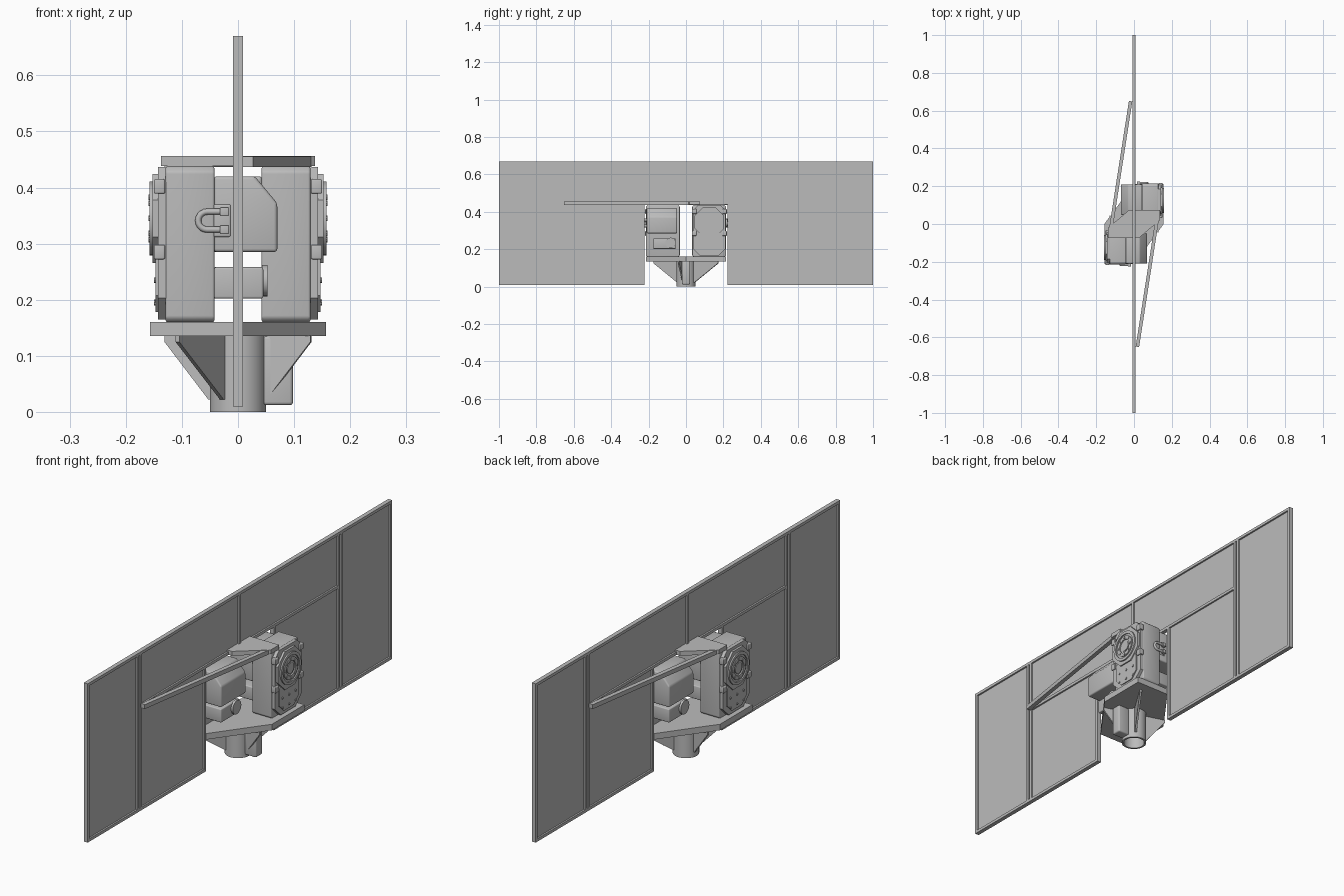
import bpy, bmesh, math
from mathutils import Vector, Matrix

cube = bpy.data.objects.get("Cube")
if cube:
    bpy.data.objects.remove(cube, do_unlink=True)

grey = bpy.data.materials.new("steel grey")
grey.use_nodes = True
COLOUR = (0.5, 0.5, 0.5, 1)
grey.diffuse_color = COLOUR
grey.node_tree.nodes["Principled BSDF"].inputs["Base Color"].default_value = COLOUR


def finish(name, bm, smooth=False):
    bmesh.ops.recalc_face_normals(bm, faces=bm.faces)
    mesh = bpy.data.meshes.new(name)
    bm.to_mesh(mesh)
    bm.free()
    mesh.materials.append(grey)
    ob = bpy.data.objects.new(name, mesh)
    bpy.context.collection.objects.link(ob)
    if smooth:
        bpy.ops.object.select_all(action='DESELECT')
        ob.select_set(True)
        bpy.context.view_layer.objects.active = ob
        bpy.ops.object.shade_smooth_by_angle(angle=math.radians(35))
    return ob


def prism(name, axis, points, lo, hi, bevel=0.0):
    """Extrude a 2D outline along an axis from lo to hi."""
    place = {'X': lambda a, b, t: (t, a, b),
             'Y': lambda a, b, t: (a, t, b),
             'Z': lambda a, b, t: (a, b, t)}[axis]
    bm = bmesh.new()
    face = bm.faces.new([bm.verts.new(place(a, b, lo)) for a, b in points])
    grown = bmesh.ops.extrude_face_region(bm, geom=[face])
    verts = [v for v in grown["geom"] if isinstance(v, bmesh.types.BMVert)]
    bmesh.ops.translate(bm, verts=verts, vec=place(0, 0, hi - lo))
    if bevel:
        bmesh.ops.bevel(bm, geom=bm.edges[:], offset=bevel, segments=3,
                        profile=0.5, affect='EDGES')
    return finish(name, bm, bevel > 0)


def box(name, x, y, z, bevel=0.0):
    outline = [(x[0], y[0]), (x[1], y[0]), (x[1], y[1]), (x[0], y[1])]
    return prism(name, 'Z', outline, z[0], z[1], bevel)


def chamfered(y, z, low, high):
    """Rectangle in y and z with cut corners."""
    (a, b), (c, d) = y, z
    return [(a + low, c), (b - low, c), (b, c + low), (b, d - high),
            (b - high, d), (a + high, d), (a, d - high), (a, c + low)]


def lathe(name, profile, centre, axis, segments=40):
    """Spin (radius, height) points around an axis."""
    bm = bmesh.new()
    verts = [bm.verts.new((r, 0, h)) for r, h in profile]
    edges = [bm.edges.new(pair) for pair in zip(verts, verts[1:])]
    bmesh.ops.spin(bm, geom=verts + edges, cent=(0, 0, 0), axis=(0, 0, 1),
                   angle=math.tau, steps=segments)
    bmesh.ops.remove_doubles(bm, verts=bm.verts, dist=1e-5)
    turn = Vector((0, 0, 1)).rotation_difference(Vector(axis)).to_matrix().to_4x4()
    bm.transform(Matrix.Translation(centre) @ turn)
    return finish(name, bm, True)


def cylinder(name, radius, length, centre, axis, segments=24):
    return lathe(name, [(0, 0), (radius, 0), (radius, length), (0, length)],
                 centre, axis, segments)


def twin(ob):
    """Repeat a part half a turn around the vertical axis."""
    other = bpy.data.objects.new("opposite_" + ob.name, ob.data)
    other.rotation_euler.z = math.pi
    bpy.context.collection.objects.link(other)


# Thin panel with a notch for the drive
prism("panel_sheet", 'X', [(-0.99, 0.015), (-0.23, 0.015), (-0.23, 0.445), (0.23, 0.445),
                           (0.23, 0.015), (0.99, 0.015), (0.99, 0.665), (-0.99, 0.665)],
      -0.002, 0.002)

# Panel frame
T = (-0.009, 0.009)
box("top_rail", T, (-1, 1), (0.658, 0.67))
box("middle_rail", T, (-0.655, 0.655), (0.438, 0.45))
box("centre_stile", T, (-0.006, 0.006), (0.45, 0.658))
twin(box("bottom_rail", T, (0.222, 1), (0.01, 0.022)))
for name, y, top in (("outer_stile", 0.994, 0.658), ("joint_stile", 0.669, 0.658),
                     ("inner_joint_stile", 0.649, 0.658), ("notch_stile", 0.228, 0.438)):
    twin(box(name, T, (y - 0.006, y + 0.006), (0.022, top)))

# Base plate and top plate
prism("base_plate", 'Z', [(-0.157, -0.213), (0, -0.213), (0.157, 0), (0.157, 0.213),
                          (0, 0.213), (-0.157, 0)], 0.135, 0.16)
prism("top_plate", 'Z', [(-0.137, -0.075), (0.025, -0.075), (0.137, 0.02), (0.137, 0.075),
                         (-0.025, 0.075), (-0.137, -0.02)], 0.438, 0.456)

# Diagonal struts from the top plate to the panel
a, b = Vector((0.122, 0.02)), Vector((0.018, -0.65))
side = Vector((0.009, -0.0014))
twin(prism("strut", 'Z', [a + side, a - side, b - side, b + side], 0.437, 0.455))

# Hollow post, cable duct and gussets
lathe("post", [(0.042, 0.135), (0.042, 0), (0.05, 0), (0.05, 0.135)], (0, 0, 0), (0, 0, 1), 48)
duct = box("cable_duct", (0.045, 0.098), (-0.022, 0.022), (0.012, 0.136), 0.006)
for x, y in ((0.108, 0.172), (0.13, -0.04)):
    gusset = prism("gusset", 'Y', [(0.046, 0.022), (0.054, 0.022), (math.hypot(x, y), 0.125),
                                   (math.hypot(x, y), 0.136), (0.046, 0.136)], -0.004, 0.004)
    gusset.data.transform(Matrix.Rotation(math.atan2(y, x), 4, 'Z'))
    twin(gusset)

# Gearbox housing with its cover
CY, CZ = 0.125, 0.345
twin(prism("gearbox", 'X', chamfered((0.033, 0.214), (0.16, 0.438), 0.008, 0.01),
           0.042, 0.129, 0.004))
twin(prism("gearbox_cover", 'X', chamfered((0.038, 0.212), (0.165, 0.437), 0.038, 0.028),
           0.128, 0.143))
twin(prism("lower_cover", 'X', chamfered((0.062, 0.188), (0.178, 0.29), 0.03, 0.01),
           0.143, 0.147))

# Output flange with stepped rings
flange = [(CY + 0.086 * math.cos(math.radians(k)), CZ + 0.086 * math.sin(math.radians(k)))
          for k in (22.5 + 45 * i for i in range(8))]
twin(prism("output_flange", 'X', flange, 0.142, 0.152))
twin(lathe("output_ring", [(0.066, 0), (0.066, 0.008), (0.054, 0.008), (0.054, 0.003),
                           (0.046, 0.003), (0.046, 0.007), (0.03, 0.007), (0.03, 0.0)],
           (0.15, CY, CZ), (1, 0, 0)))
twin(cylinder("output_hub", 0.022, 0.005, (0.15, CY, CZ), (1, 0, 0)))
for i in range(8):
    k = math.tau * i / 8
    twin(cylinder("ring_bolt", 0.005, 0.003,
                  (0.1565, CY + 0.038 * math.cos(k), CZ + 0.038 * math.sin(k)), (1, 0, 0), 8))

# Clamping lugs and cover bolts
for y in (0.044, 0.206):
    for z in (0.285, 0.402):
        twin(box("clamp_lug", (0.13, 0.15), (y - 0.012, y + 0.012), (z - 0.013, z + 0.013), 0.003))
for y in (0.082, 0.125, 0.168):
    for z in (0.195, 0.235):
        twin(cylinder("cover_bolt", 0.005, 0.005, (0.145, y, z), (1, 0, 0), 8))

# Motor casing reaching through the notch, with the gear stage below
twin(prism("motor_casing", 'Y', [(-0.07, 0.285), (0.043, 0.285), (0.043, 0.42),
                                 (-0.03, 0.42), (-0.07, 0.372)], 0.048, 0.21, 0.006))
twin(box("gear_stage", (-0.045, 0.043), (0.055, 0.175), (0.202, 0.258), 0.004))
twin(cylinder("stage_cap", 0.028, 0.01, (-0.043, 0.082, 0.234), (-1, 0, 0)))

# Lifting shackle on the end of each gearbox
twin(box("shackle_block", (0.013, 0.045), (0.17, 0.212), (0.312, 0.37), 0.003))
curve = bpy.data.curves.new("shackle", 'CURVE')
curve.dimensions = '3D'
curve.bevel_depth = 0.0055
curve.use_fill_caps = True
line = curve.splines.new('POLY')
arc = [(0.055 + 0.016 * math.cos(t), 0.341 + 0.016 * math.sin(t))
       for t in (math.pi * (i / 10 - 0.5) for i in range(11))]
path = [(0.02, 0.325)] + arc + [(0.02, 0.357)]
line.points.add(len(path) - 1)
for point, (x, z) in zip(line.points, path):
    point.co = (x, 0.217, z, 1)
curve.materials.append(grey)
shackle = bpy.data.objects.new("shackle", curve)
bpy.context.collection.objects.link(shackle)
twin(shackle)
for z in (0.325, 0.357):
    twin(box("shackle_lug", (0.016, 0.032), (0.208, 0.225), (z - 0.008, z + 0.008), 0.002))
